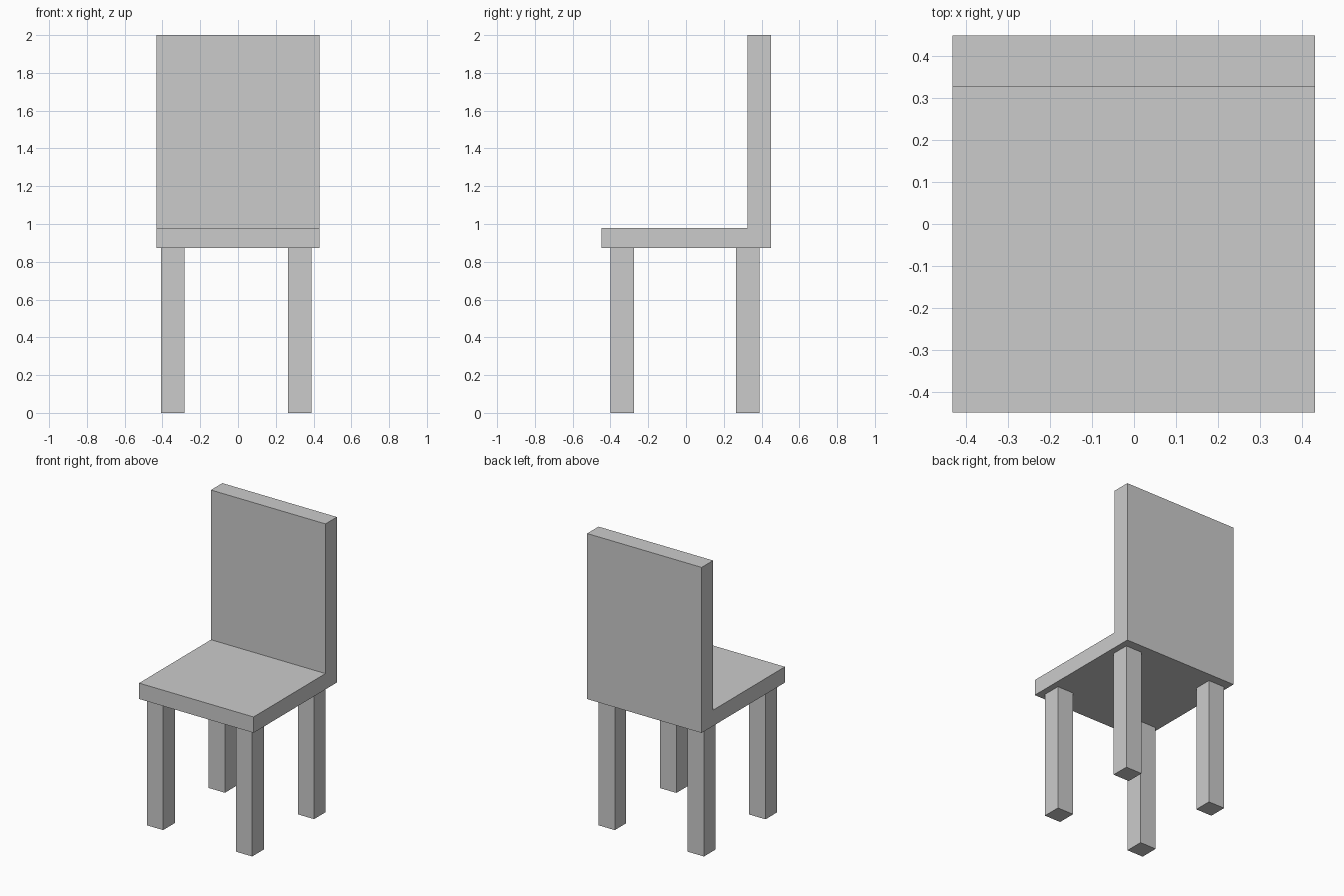
import bpy, bmesh

if "Cube" in bpy.data.objects:
    bpy.data.objects.remove(bpy.data.objects["Cube"])


def extrude_profile(name, points, axis, start, end):
    """Extrude a closed 2D profile: axis 'x' uses (y, z), axis 'z' uses (x, y)."""
    bm = bmesh.new()
    place = (lambda p, d: (d, p[0], p[1])) if axis == 'x' else (lambda p, d: (p[0], p[1], d))
    face = bm.faces.new([bm.verts.new(place(p, start)) for p in points])
    moved = bmesh.ops.extrude_face_region(bm, geom=[face])["geom"]
    verts = [v for v in moved if isinstance(v, bmesh.types.BMVert)]
    offset = place((0, 0), end - start)
    bmesh.ops.translate(bm, verts=verts, vec=offset)
    bmesh.ops.recalc_face_normals(bm, faces=bm.faces)
    mesh = bpy.data.meshes.new(name)
    bm.to_mesh(mesh)
    bm.free()
    obj = bpy.data.objects.new(name, mesh)
    bpy.context.collection.objects.link(obj)
    return obj


SEAT_BOTTOM, SEAT_TOP = 0.872, 0.98

# Seat and backrest: one L-shaped side profile
side = [(-0.448, SEAT_BOTTOM), (0.449, SEAT_BOTTOM), (0.449, 2.0),
        (0.326, 2.0), (0.326, SEAT_TOP), (-0.448, SEAT_TOP)]
extrude_profile("seat_and_backrest", side, 'x', -0.432, 0.431)

# Four square legs
for side_name, x0, x1 in (("left", -0.407, -0.284), ("right", 0.265, 0.388)):
    for row, y0, y1 in (("front", -0.401, -0.275), ("back", 0.265, 0.388)):
        square = [(x0, y0), (x1, y0), (x1, y1), (x0, y1)]
        extrude_profile(f"{row}_{side_name}_leg", square, 'z', 0.0, SEAT_BOTTOM)
